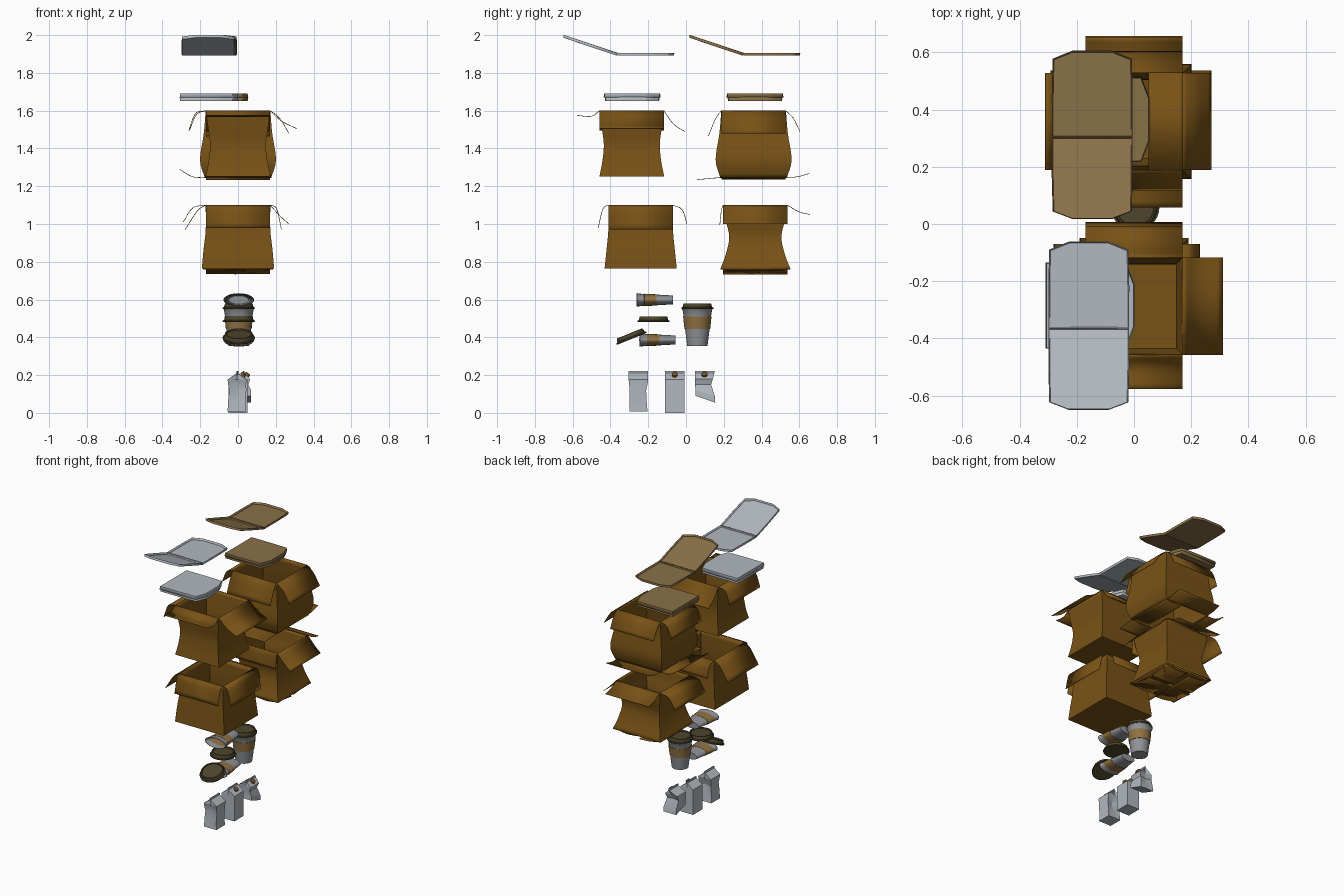
import bpy, bmesh, math
from mathutils import Matrix, Vector

if "Cube" in bpy.data.objects:
    bpy.data.objects.remove(bpy.data.objects["Cube"])


def mat(name, rgb):
    m = bpy.data.materials.new(name)
    m.diffuse_color = (*rgb, 1)
    m.use_nodes = True
    m.node_tree.nodes["Principled BSDF"].inputs["Base Color"].default_value = m.diffuse_color
    return m


CARD = mat("cardboard brown", (0.19, 0.085, 0.008))
PALE = mat("pale grey card", (0.44, 0.48, 0.52))
TAN = mat("tan card", (0.25, 0.165, 0.065))
CUP = mat("cup grey", (0.28, 0.29, 0.31))
SLEEVE = mat("sleeve tan", (0.28, 0.165, 0.055))
LID = mat("dark lid", (0.075, 0.06, 0.025))
CAP = mat("brown cap", (0.2, 0.1, 0.02))


def loft(name, rings, mats, closed=True, bottom=False, top=False,
         rule=None, thick=0, M=None, angle=35):
    """Skin a list of equal-length point rows; rule(row) picks the material slot."""
    bm = bmesh.new()
    rows = [[bm.verts.new(p) for p in r] for r in rings]
    n = len(rows[0])
    for k, (a, b) in enumerate(zip(rows, rows[1:])):
        for i in range(n if closed else n - 1):
            j = (i + 1) % n
            f = bm.faces.new((a[i], a[j], b[j], b[i]))
            f.material_index = rule(k) if rule else 0
    if bottom:
        bm.faces.new(rows[0][::-1])
    if top:
        f = bm.faces.new(rows[-1])
        f.material_index = rule(len(rows) - 2) if rule else 0
    if M:
        bm.transform(M)
    bmesh.ops.recalc_face_normals(bm, faces=bm.faces)
    me = bpy.data.meshes.new(name)
    bm.to_mesh(me)
    bm.free()
    for m in mats:
        me.materials.append(m)
    ob = bpy.data.objects.new(name, me)
    bpy.context.collection.objects.link(ob)
    if thick:
        s = ob.modifiers.new("thickness", 'SOLIDIFY')
        s.thickness, s.offset = thick, 0
    bpy.ops.object.select_all(action='DESELECT')
    ob.select_set(True)
    bpy.context.view_layer.objects.active = ob
    bpy.ops.object.shade_smooth_by_angle(angle=math.radians(angle))
    return ob


def smooth(pts, steps=4):
    """Catmull-Rom curve through tuples."""
    p = [Vector(q) for q in pts]
    p = [2 * p[0] - p[1]] + p + [2 * p[-1] - p[-2]]
    out = []
    for a, b, c, d in zip(p, p[1:], p[2:], p[3:]):
        for s in range(steps):
            t = s / steps
            out.append(0.5 * (2 * b + (c - a) * t + (2 * a - 5 * b + 4 * c - d) * t * t
                              + (3 * b - a - 3 * c + d) * t ** 3))
    return out + [p[-2]]


SIDES = {'right': (1, 0), 'left': (-1, 0), 'back': (0, 1), 'front': (0, -1)}


# Open shipping boxes: soft walls plus flaps given as (distance out from wall, height)
def carton_box(name, cy, walls, flaps, floor):
    rings = [[(sx * hx, cy + sy * hy, z) for sx, sy in ((-1, -1), (1, -1), (1, 1), (-1, 1))]
             for z, hx, hy in smooth(walls)]
    loft(name + "_walls", rings, [CARD], bottom=floor, thick=0.003)
    for side, z0, path in flaps:
        dx, dy = SIDES[side]
        h = 0.17
        rows = []
        for o, z in smooth([(0, z0)] + path):
            c = Vector((dx * (h + o), cy + dy * (h + o), z))
            t = Vector((-dy * h, dx * h, 0))
            rows.append([c - t, c + t])
        loft(f"{name}_{side}_flap", rows, [CARD], closed=False, thick=0.003)


carton_box("lower_front_box", -0.24,
           [(0.765, .19, .19), (0.86, .182, .18), (0.97, .17, .17), (1.1, .17, .17)],
           [('front', 1.1, [(.03, 1.08), (.055, .98)]), ('back', 1.1, [(.05, 1.075), (.075, 1.0)]),
            ('right', 1.1, [(.035, 1.08), (.06, .97)]), ('left', 1.1, [(.045, 1.07), (.11, .97)])],
           True)
carton_box("lower_back_box", 0.367,
           [(0.76, .185, .185), (0.84, .16, .155), (0.93, .145, .137), (1.02, .16, .155), (1.1, .17, .165)],
           [('front', 1.1, [(.01, 1.07), (.018, .995)]), ('back', 1.1, [(.06, 1.065), (.12, 1.05)]),
            ('right', 1.1, [(.055, 1.04), (.1, 1.0)]), ('left', 1.1, [(.07, 1.085), (.12, 1.01)]),
            ('front', .76, [(-.08, .748), (-.16, .738)]), ('back', .76, [(-.08, .75), (-.16, .742)]),
            ('right', .757, [(-.08, .745), (-.16, .75)]), ('left', .757, [(-.08, .74), (-.16, .735)])],
           False)
carton_box("upper_front_box", -0.287,
           [(1.253, .17, .17), (1.33, .155, .155), (1.42, .147, .147), (1.51, .158, .158), (1.6, .17, .17)],
           [('front', 1.6, [(.045, 1.57), (.12, 1.575)]), ('back', 1.6, [(.05, 1.53), (.11, 1.49)]),
            ('right', 1.6, [(.06, 1.545), (.14, 1.505)]), ('left', 1.6, [(.055, 1.585), (.09, 1.495)])],
           True)
carton_box("upper_back_box", 0.358,
           [(1.245, .175, .175), (1.34, .2, .2), (1.48, .18, .18), (1.6, .17, .17)],
           [('front', 1.6, [(.03, 1.56), (.07, 1.465)]), ('back', 1.6, [(.04, 1.56), (.075, 1.49)]),
            ('right', 1.6, [(.05, 1.56), (.1, 1.48)]), ('left', 1.6, [(.05, 1.58), (.085, 1.5)]),
            ('front', 1.247, [(.05, 1.242), (.13, 1.235)]), ('back', 1.247, [(.06, 1.25), (.125, 1.267)]),
            ('left', 1.247, [(.07, 1.25), (.14, 1.29)]), ('right', 1.247, [(-.06, 1.24), (-.12, 1.237)])],
           False)


# Folded takeaway boxes: shallow trays with clipped front corners, hinge on local y = 0
OUT = [(-.14, 0), (.14, 0), (.14, .15), (.137, .275), (.07, .302), (-.07, .302), (-.137, .275), (-.14, .15)]


def tray(name, m, M, h=0.014):
    rings = [[(x * s, .15 + (y - .15) * s, z) for x, y in OUT] for z, s in ((0, .98), (h, 1))]
    loft(name, rings, [m], bottom=True, thick=0.003, M=M, angle=20)


def food_box(name, m, hx, hy, cx, cy):
    flat = Matrix.Translation((hx, hy, 1.892))
    tray(name + "_open_base", m, flat)
    tray(name + "_open_lid", m, flat @ Matrix.Rotation(math.radians(-18.5), 4, 'X')
         @ Matrix.Rotation(math.pi, 4, 'Z'))
    turn = Matrix.Rotation(-math.pi / 2, 4, 'Z')
    for part, z, sc, flip in (("base", 1.652, 1.03, 1), ("lid", 1.689, 1.07, -1)):
        tray(f"{name}_closed_{part}", m, Matrix.Translation((cx - .155, cy, z)) @ turn
             @ Matrix.Diagonal((sc, 1.02, flip, 1)), 0.02)


food_box("grey_food_box", PALE, -.158, -.365, -.153, -.285)
food_box("tan_food_box", TAN, -.146, .302, -.1, .365)


# Paper cups: turned profile with a raised sleeve, optionally crushed by a matrix
def lathe(name, prof, mats, rule, M, bottom=True, top=False, thick=0):
    rings = [[(r * math.cos(a * math.tau / 32), r * math.sin(a * math.tau / 32), z) for a in range(32)]
             for r, z in prof]
    return loft(name, rings, mats, bottom=bottom, top=top, rule=rule, M=M, thick=thick)


CUP_PROF = [(.053, 0), (.0645, .09), (.0675, .09), (.0745, .155), (.0715, .155), (.077, .19), (.08, .194), (.078, .198)]
LID_PROF = [(.082, 0), (.085, .003), (.085, .009), (.078, .011), (.073, .03), (.067, .031), (.065, .023)]


def cup(name, M):
    lathe(name, CUP_PROF, [CUP, SLEEVE], lambda k: int(1 <= k <= 3), M, thick=0.002)


def lid(name, M):
    lathe(name, LID_PROF, [LID], None, M, top=True)


T, R = Matrix.Translation, Matrix.Rotation
LIE = R(math.pi / 2, 4, 'X') @ Matrix.Diagonal((1, .43, .97, 1))
cup("upright_cup", T((.004, .06, .355)))
lid("upright_cup_lid", T((.004, .06, .549)))
cup("crushed_cup_upper", T((.004, -.07, .598)) @ LIE)
cup("crushed_cup_lower", T((.004, -.055, .386)) @ LIE)
lid("loose_lid", T((.004, -.172, .48)))
lid("tilted_lid", T((.004, -.287, .392)) @ R(math.radians(22), 4, 'X'))


# Drink cartons: six-point rings (z, half x, half y, shift x, shift y, end-fold depth)
def drink_carton(name, cx, cy, sections, cap):
    rings = []
    for z, hx, hy, ox, oy, fold in sections:
        pts = [(-hx, -hy), (0, -hy + fold), (hx, -hy), (hx, hy), (0, hy - fold), (-hx, hy)]
        rings.append([(cx + ox + x, cy + oy + y, z) for x, y in pts])
    loft(name, rings, [PALE], bottom=True, top=True, angle=15)
    if cap:
        s = sections[-1]
        lathe(name + "_cap", [(.015, 0), (.015, .012), (.012, .014)], [CAP], None,
              T((cx + s[3] + .024, cy + s[4], .198)) @ R(math.radians(40), 4, 'Y'), top=True)


TOP = [(.176, .05, .052, 0, 0, 0), (.21, .004, .052, 0, 0, .03), (.222, .003, .052, 0, 0, .03)]
drink_carton("bent_carton", -.005, -.252,
             [(.008, .048, .048, -.002, 0, 0), (.06, .046, .046, -.002, -.002, .008),
              (.12, .045, .044, .004, -.003, .014), (.155, .048, .049, 0, 0, .008)] + TOP, False)
drink_carton("upright_carton", 0, -.06, [(0, .05, .052, 0, 0, 0)] + TOP, True)
# the squashed carton has a slanted base
rows = [[(x, y, z) for x, y, z in r] for r in (
    [(-.03, .05, .09), (.02, .05, .09), (.07, .05, .09), (.07, .153, .055), (.02, .155, .056), (-.03, .153, .055)],
    [(-.03, .05, .12), (.02, .055, .12), (.07, .05, .12), (.068, .152, .09), (.02, .145, .09), (-.03, .152, .09)],
    [(-.035, .048, .15), (.01, .058, .15), (.055, .048, .15), (.055, .133, .15), (.01, .122, .15), (-.035, .133, .15)],
    [(-.03, .048, .18), (.02, .05, .18), (.065, .048, .18), (.065, .142, .18), (.02, .138, .18), (-.03, .142, .18)],
    [(.026, .048, .21), (.03, .075, .21), (.034, .048, .21), (.034, .15, .21), (.03, .12, .21), (.026, .15, .21)],
    [(.027, .048, .222), (.03, .075, .222), (.033, .048, .222), (.033, .15, .222), (.03, .12, .222), (.027, .15, .222)])]
loft("squashed_carton", rows, [PALE], bottom=True, top=True, angle=15)
lathe("squashed_carton_cap", [(.015, 0), (.015, .012), (.012, .014)], [CAP], None,
      T((.045, .098, .199)) @ R(math.radians(40), 4, 'Y'), top=True)
